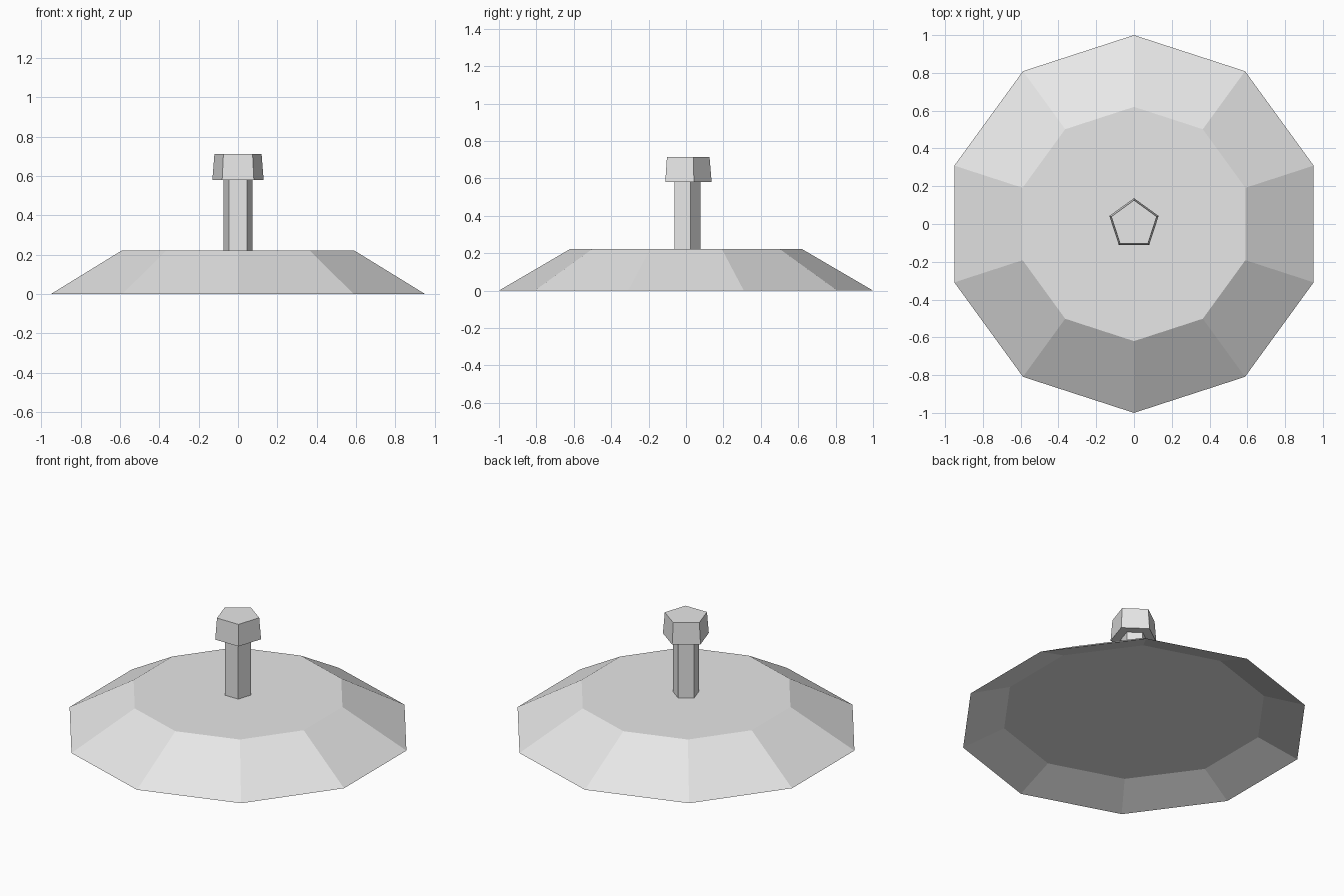
import bpy
import bmesh
from math import cos, sin, tau

cube = bpy.data.objects.get("Cube")
if cube:
    bpy.data.objects.remove(cube, do_unlink=True)

# Single plain grey
GREY = (0.8, 0.8, 0.8, 1.0)
grey = bpy.data.materials.new("light grey")
grey.use_nodes = True
grey.diffuse_color = GREY
grey.node_tree.nodes["Principled BSDF"].inputs["Base Color"].default_value = GREY


def lathe(name, sides, profile):
    """Closed low-poly solid from (radius, height) rings, one corner facing back."""
    bm = bmesh.new()
    rings = []
    for radius, z in profile:
        angles = [tau * (0.25 + i / sides) for i in range(sides)]
        rings.append([bm.verts.new((radius * cos(a), radius * sin(a), z)) for a in angles])
    for low, high in zip(rings, rings[1:]):
        for i in range(sides):
            j = (i + 1) % sides
            bm.faces.new((low[i], low[j], high[j], high[i]))
    bm.faces.new(rings[0])
    bm.faces.new(rings[-1])
    bmesh.ops.recalc_face_normals(bm, faces=bm.faces)
    mesh = bpy.data.meshes.new(name)
    bm.to_mesh(mesh)
    bm.free()
    mesh.materials.append(grey)
    obj = bpy.data.objects.new(name, mesh)
    bpy.context.scene.collection.objects.link(obj)
    return obj


# Ten-sided sloping base with a shallow recess underneath
lathe("base", 10, [(0.76, 0.093), (1.0, 0.0), (0.62, 0.222)])

# Five-sided stem, sunk slightly into the base and knob
lathe("stem", 5, [(0.077, 0.21), (0.077, 0.60)])

# Five-sided knob, narrowing towards the top
lathe("knob", 5, [(0.137, 0.58), (0.126, 0.713)])
